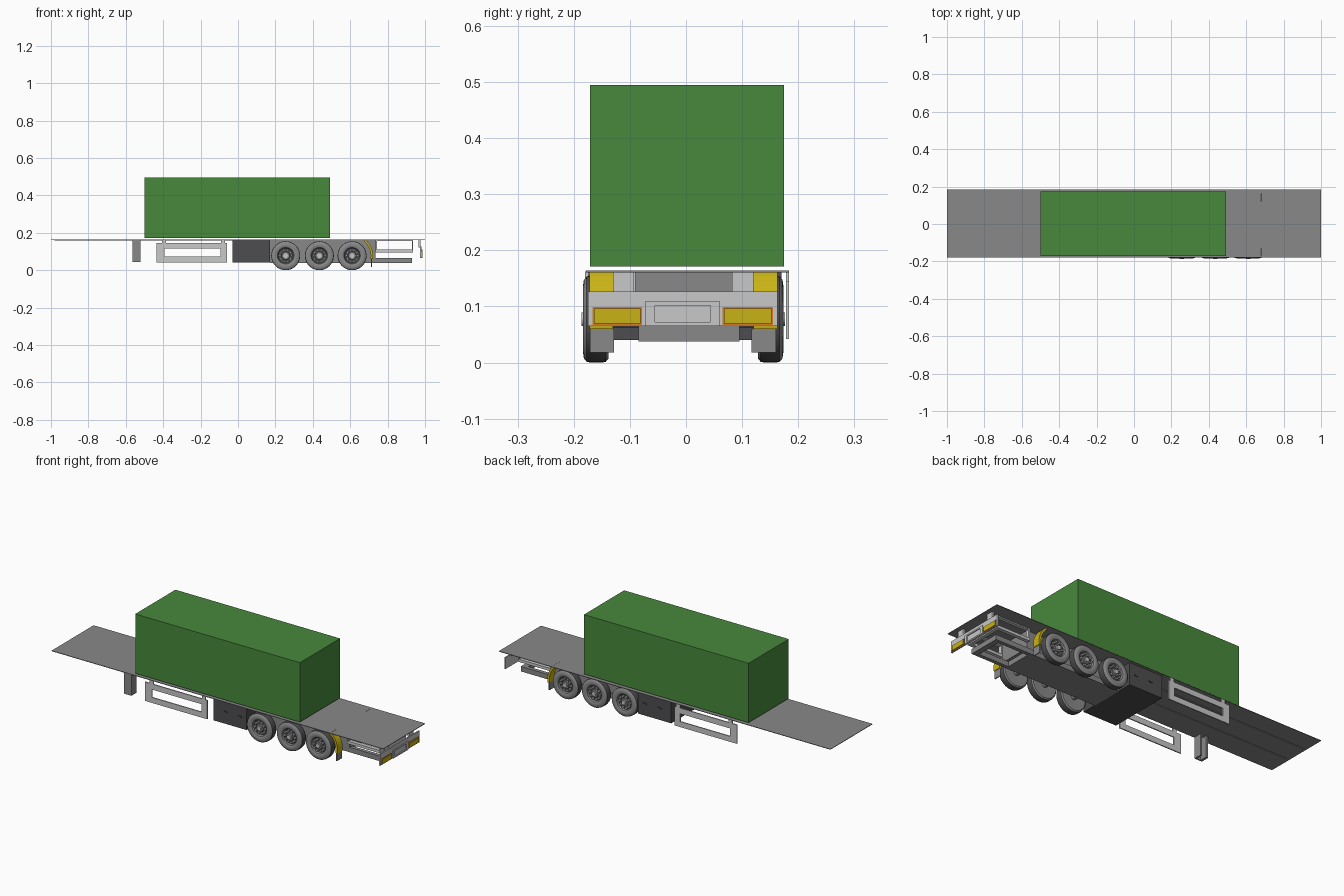
import bpy, bmesh, math
from mathutils import Matrix

if "Cube" in bpy.data.objects:
    bpy.data.objects.remove(bpy.data.objects["Cube"])

def mat(name, rgb):
    m = bpy.data.materials.new(name)
    m.diffuse_color = (*rgb, 1)
    m.use_nodes = True
    m.node_tree.nodes["Principled BSDF"].inputs["Base Color"].default_value = m.diffuse_color
    return m

GREEN = mat("container green", (0.065, 0.25, 0.045))
GRAY = mat("steel gray", (0.25, 0.25, 0.25))
LIGHT = mat("light gray", (0.58, 0.58, 0.58))
DARK = mat("dark gray", (0.075, 0.075, 0.08))
YELLOW = mat("lamp yellow", (0.58, 0.45, 0.008))
ORANGE = mat("reflector orange", (0.7, 0.19, 0.015))

def finish(name, bm, mats):
    bmesh.ops.recalc_face_normals(bm, faces=bm.faces)
    me = bpy.data.meshes.new(name)
    bm.to_mesh(me)
    bm.free()
    for m in mats:
        me.materials.append(m)
    ob = bpy.data.objects.new(name, me)
    bpy.context.collection.objects.link(ob)
    return ob

def boxes(name, m, *ranges):
    """One object from boxes given as (x0, x1, y0, y1, z0, z1)."""
    bm = bmesh.new()
    for x0, x1, y0, y1, z0, z1 in ranges:
        mx = Matrix.Translation(((x0+x1)/2, (y0+y1)/2, (z0+z1)/2)) @ Matrix.Diagonal((x1-x0, y1-y0, z1-z0, 1))
        bmesh.ops.create_cube(bm, size=1, matrix=mx)
    return finish(name, bm, [m])

def frame(a0, a1, b0, b1, ia0, ia1, ib0, ib1):
    """Four bars (a0, a1, b0, b1) round an opening."""
    return [(a0, ia0, b0, b1), (ia1, a1, b0, b1), (ia0, ia1, b0, ib0), (ia0, ia1, ib1, b1)]

def cylinder(bm, x, y, z, r, depth, n, mi=0):
    mx = Matrix.Translation((x, y, z)) @ Matrix.Rotation(math.pi/2, 4, 'X')
    vs = bmesh.ops.create_cone(bm, cap_ends=True, segments=n, radius1=r, radius2=r, depth=depth, matrix=mx)["verts"]
    for f in {f for v in vs for f in v.link_faces}:
        f.material_index = mi

# Load and deck
boxes("container", GREEN, (-0.5, 0.493, -0.171, 0.175, 0.171, 0.495))
boxes("deck", GRAY, (-1, 1, -0.178, 0.184, 0.161, 0.164))
boxes("deck_ribs", GRAY, *[(-0.98, 0.0, y-0.012, y+0.012, 0.158, 0.161) for y in (-0.06, 0.065)])

# Landing leg and the full-width storage box
boxes("landing_leg", GRAY, (-0.565, -0.552, -0.175, -0.13, 0.045, 0.161),
      (-0.552, -0.52, -0.175, -0.168, 0.045, 0.161), (-0.528, -0.52, -0.168, -0.13, 0.045, 0.161))
boxes("storage_box", DARK, (-0.03, 0.17, -0.168, 0.17, 0.04, 0.161))
boxes("storage_latches", DARK, *[(x, x+0.02, y, y+0.004, 0.1, 0.108)
      for x in (0.03, 0.12) for y in (-0.172, 0.17)])

# Side guards
for side, y in (("front", -0.18), ("back", 0.178)):
    bars = [(a, b, y, y+0.006, c, d) for a, b, c, d in
            frame(-0.436, -0.06, 0.042, 0.145, -0.393, -0.094, 0.072, 0.115)]
    posts = [(x, x+0.022, y, y+0.006, 0.145, 0.162) for x in (-0.407, -0.092)]
    boxes("side_guard_" + side, LIGHT, *bars, *posts)

# Chassis core, lower open subframe and rear rails
boxes("chassis_core", GRAY, (0.17, 0.735, -0.09, 0.09, 0.065, 0.161))
boxes("lower_subframe", GRAY, (0.17, 0.72, -0.085, 0.095, 0.038, 0.065),
      (0.72, 0.93, -0.085, -0.065, 0.038, 0.065), (0.72, 0.93, 0.075, 0.095, 0.038, 0.065),
      (0.9, 0.93, -0.065, 0.075, 0.038, 0.065))
boxes("rear_rails", LIGHT, *[(a, b, y, y+0.02, c, d) for y in (-0.11, 0.09) for a, b, c, d in
      frame(0.735, 0.935, 0.095, 0.161, 0.742, 0.93, 0.11, 0.155)])
boxes("rear_cross_bar", LIGHT, (0.915, 0.935, -0.09, 0.09, 0.095, 0.11))

# Wheel: lathed tyre and rim, outer face towards -y
CX, CZ, SEG = (0.255, 0.435, 0.61), 0.0775, 40
profile = [(0.0, 0.006), (0.02, 0.006), (0.022, 0.014), (0.04, 0.014), (0.044, 0.004), (0.048, 0.002),
           (0.056, 0.0), (0.07, 0.002), (0.076, 0.007), (0.0775, 0.014), (0.0775, 0.034),
           (0.076, 0.041), (0.07, 0.046), (0.045, 0.046), (0.0, 0.043)]
bm = bmesh.new()
vs = [bm.verts.new((r, y, 0)) for r, y in profile]
es = [bm.edges.new(p) for p in zip(vs, vs[1:])]
bmesh.ops.spin(bm, geom=vs+es, cent=(0, 0, 0), axis=(0, 1, 0), angle=2*math.pi, steps=SEG)
bmesh.ops.remove_doubles(bm, verts=bm.verts, dist=1e-5)
for f in bm.faces:
    c = f.calc_center_median()
    r = math.hypot(c.x, c.z)
    f.material_index = 1 if r > 0.0755 or (0.022 < r < 0.038 and c.y < 0.02) else 0
for k in range(10):
    a = 2*math.pi*k/10
    cylinder(bm, 0.031*math.cos(a), 0.009, 0.031*math.sin(a), 0.0055, 0.012, 8, 2)
cylinder(bm, 0, 0.003, 0, 0.012, 0.01, 12, 2)
wheel = finish("wheel_front_1", bm, [GRAY, DARK, LIGHT])
bpy.context.view_layer.objects.active = wheel
wheel.select_set(True)
bpy.ops.object.shade_smooth_by_angle(angle=math.radians(35))
wheel.location = (CX[0], -0.184, CZ)
for side, y, rot in (("front", -0.184, 0), ("back", 0.174, math.pi)):
    for i, x in enumerate(CX):
        if side == "front" and i == 0:
            continue
        w = wheel.copy()
        w.name = f"wheel_{side}_{i+1}"
        w.location, w.rotation_euler = (x, y, CZ), (0, 0, rot)
        bpy.context.collection.objects.link(w)

# Axles
bm = bmesh.new()
for x in CX:
    cylinder(bm, x, -0.005, CZ, 0.015, 0.28, 16)
finish("axles", bm, [GRAY])

# Curved yellow mudguards behind the last wheels, with gray flaps
for side, y0, y1 in (("front", -0.172, -0.13), ("back", 0.12, 0.163)):
    bm = bmesh.new()
    rows = []
    for k in range(9):
        a = math.radians(-9 + 60*k/8)
        rows.append([bm.verts.new((CX[2]+r*math.cos(a), y, CZ+r*math.sin(a)))
                     for r, y in ((0.1, y0), (0.112, y0), (0.112, y1), (0.1, y1))])
    for p, q in zip(rows, rows[1:]):
        for i in range(4):
            j = (i+1) % 4
            bm.faces.new((p[i], p[j], q[j], q[i]))
    bm.faces.new(rows[0])
    bm.faces.new(rows[-1])
    finish("mudguard_" + side, bm, [YELLOW])
boxes("mud_flaps", GRAY, (0.712, 0.717, -0.171, -0.128, 0.018, 0.06),
      (0.712, 0.717, 0.117, 0.16, 0.018, 0.06))

# Rear bumper with hangers, lamps and plate holder
boxes("bumper", LIGHT, (0.974, 0.981, -0.175, 0.163, 0.065, 0.127))
boxes("bumper_hangers", LIGHT, (0.965, 0.976, -0.13, -0.093, 0.122, 0.162),
      (0.965, 0.976, 0.082, 0.12, 0.122, 0.162))
LAMPS = ((-0.167, -0.078), (0.065, 0.155))
boxes("lamp_rims", ORANGE, *[(0.981, 0.983, a, b, 0.067, 0.099) for a, b in LAMPS])
boxes("lamps", YELLOW, *[(0.981, 0.986, a+0.003, b-0.003, 0.07, 0.096) for a, b in LAMPS])
boxes("plate_holder", LIGHT, *[(0.981, 0.986, a, b, c, d) for a, b, c, d in
      frame(-0.072, 0.06, 0.065, 0.11, -0.055, 0.044, 0.072, 0.102)])
